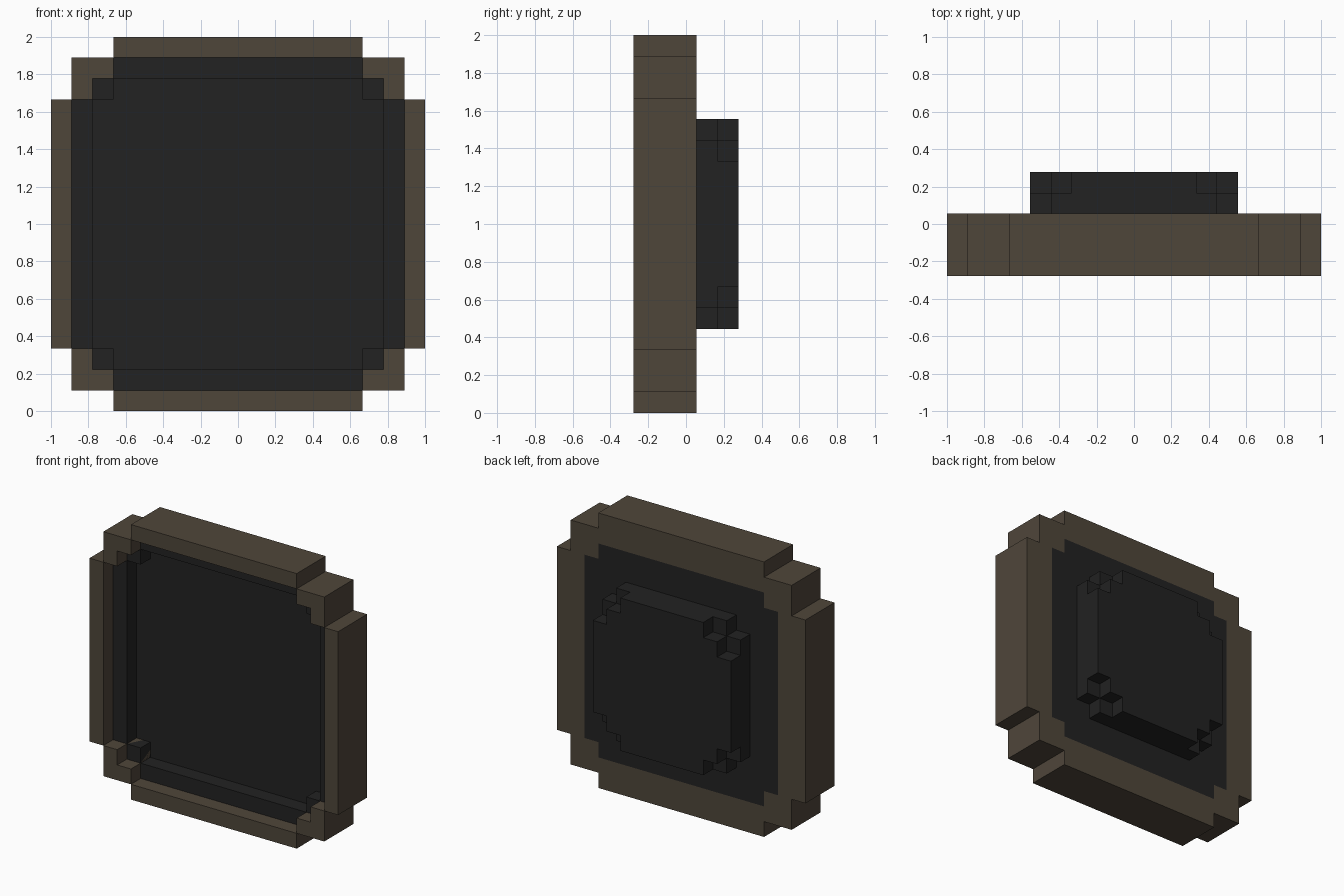
import bpy
import bmesh

if "Cube" in bpy.data.objects:
    bpy.data.objects.remove(bpy.data.objects["Cube"], do_unlink=True)

UNIT = 1 / 9  # size of one block step


def material(name, color):
    mat = bpy.data.materials.new(name)
    mat.use_nodes = True
    mat.diffuse_color = color
    bsdf = mat.node_tree.nodes["Principled BSDF"]
    bsdf.inputs["Base Color"].default_value = color
    bsdf.inputs["Roughness"].default_value = 0.9
    return mat


def stepped_outline(corner):
    """Mirror one stepped corner into a full outline, counter-clockwise."""
    back = corner[::-1]
    return (corner + [(-x, z) for x, z in back]
            + [(-x, -z) for x, z in corner] + [(x, -z) for x, z in back])


def loft(name, sections, mat, closed=False):
    """Join stepped outlines at given depths; cap the ends unless closed."""
    bm = bmesh.new()
    cache = {}

    def vert(point, depth):
        key = (*point, depth)
        if key not in cache:
            x, z = point
            cache[key] = bm.verts.new((x * UNIT, (depth - 2.5) * UNIT, 1 + z * UNIT))
        return cache[key]

    def face(verts):
        verts = list(dict.fromkeys(verts))
        if len(verts) > 2:
            made = bm.faces.new(verts)
            if made.calc_area() < 1e-7:
                bm.faces.remove(made)

    rings = [[vert(p, depth) for p in stepped_outline(corner)]
             for corner, depth in sections]
    pairs = list(zip(rings, rings[1:]))
    if closed:
        pairs.append((rings[-1], rings[0]))
    else:
        face(rings[0])
        face(rings[-1][::-1])
    for a, b in pairs:
        for i in range(len(a)):
            j = (i + 1) % len(a)
            face([a[i], b[i], b[j], a[j]])
    for edge in [e for e in bm.edges if not e.link_faces]:
        bm.edges.remove(edge)

    mesh = bpy.data.meshes.new(name)
    bm.to_mesh(mesh)
    bm.free()
    mesh.materials.append(mat)
    obj = bpy.data.objects.new(name, mesh)
    bpy.context.collection.objects.link(obj)
    return obj


def double_step(a, b, c, d):
    """Corner with two steps: half-width a, shoulder b, square c, side d."""
    return [(a, d), (b, d), (c, c), (d, b), (d, a)]


def single_step(a, b):
    """Corner with one square notch."""
    return [(a, b), (b, b), (b, b), (b, b), (b, a)]


brown = material("dark_brown", (0.078, 0.061, 0.042, 1))
black = material("near_black", (0.016, 0.016, 0.016, 1))

outer = double_step(9, 8, 8, 6)
opening = double_step(8, 7, 7, 6)
inset = single_step(7, 6)
hump_base = single_step(5, 4)
hump_top = double_step(5, 4, 4, 3)

# Brown surround, with a wide front opening and a smaller one behind
loft("frame", [(opening, 1), (opening, 0), (outer, 0), (outer, 3), (inset, 3)],
     brown, closed=True)

# Black screen, recessed in two steps and flush with the back of the frame
loft("screen_panel", [(inset, 2), (inset, 1), (opening, 1), (inset, 3)], black)

# Black housing on the back, sunk slightly into the panel
loft("rear_housing", [(hump_base, 2.8), (hump_base, 4), (hump_top, 4), (hump_top, 5)],
     black)
